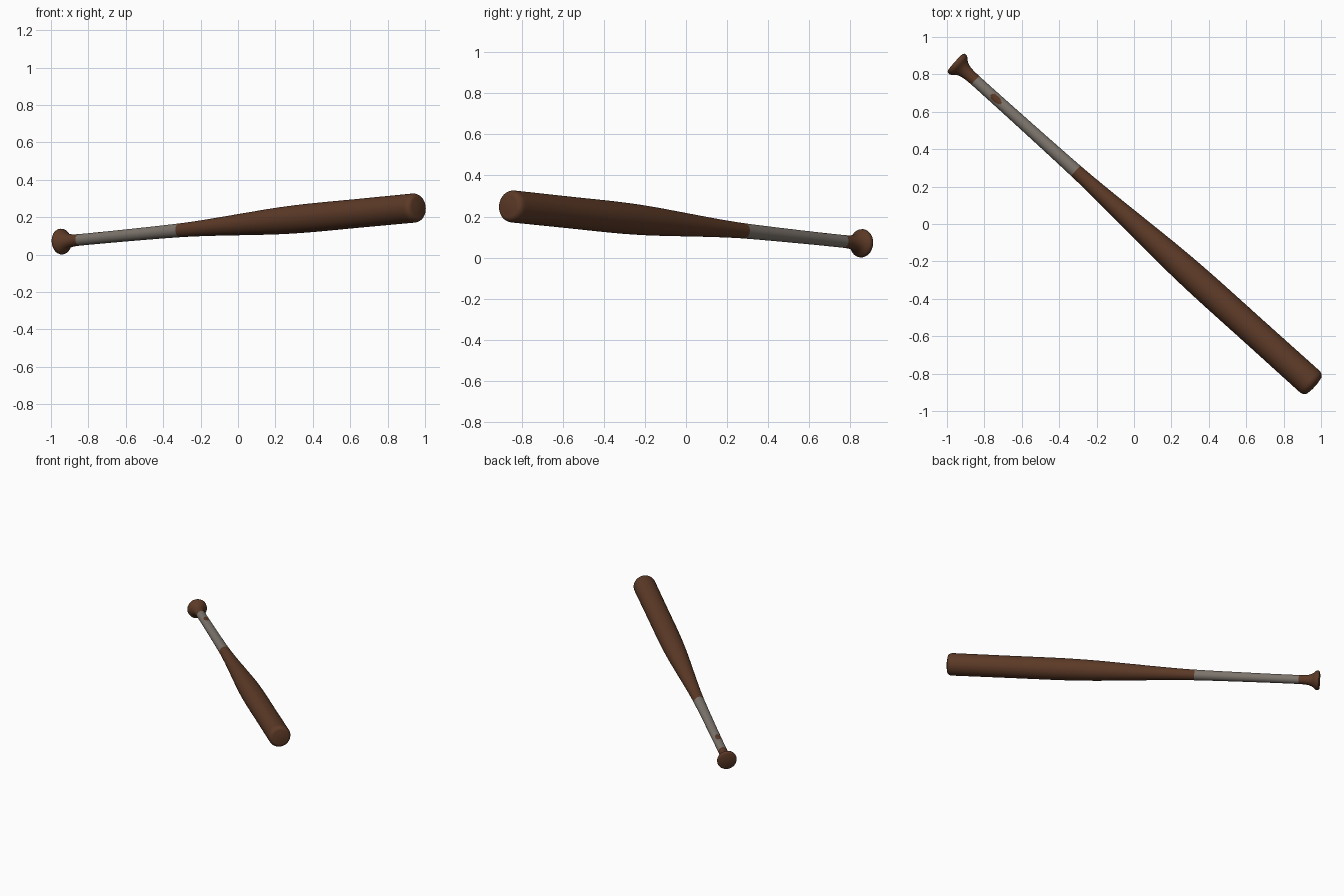
import bpy, bmesh, math
from mathutils import Vector

if "Cube" in bpy.data.objects:
    bpy.data.objects.remove(bpy.data.objects["Cube"])

# Bat axis: knob end to barrel end
A = Vector((-0.955, 0.864, 0.069))
B = Vector((0.968, -0.868, 0.252))
L = (B - A).length
axis = (B - A).normalized()
side = axis.cross(Vector((0, 0, 1))).normalized()
up = side.cross(axis).normalized()
SEG = 64
GRIP0, GRIP1 = 0.144, 0.870


def material(name, col):
    m = bpy.data.materials.new(name)
    m.diffuse_color = (*col, 1)
    m.use_nodes = True
    m.node_tree.nodes["Principled BSDF"].inputs["Base Color"].default_value = m.diffuse_color
    return m


wood = material("brown wood", (0.108, 0.042, 0.020))
tape = material("grey grip tape", (0.205, 0.178, 0.153))


def smooth_radius(s, pts):
    """Cubic curve through (distance, radius) points."""
    def slope(i):
        a, b = pts[max(i - 1, 0)], pts[min(i + 1, len(pts) - 1)]
        return (b[1] - a[1]) / (b[0] - a[0])
    for i in range(len(pts) - 1):
        (s0, r0), (s1, r1) = pts[i], pts[i + 1]
        if s <= s1 + 1e-9:
            h = s1 - s0
            t = (s - s0) / h
            return ((2*t**3 - 3*t*t + 1) * r0 + (t**3 - 2*t*t + t) * h * slope(i)
                    + (3*t*t - 2*t**3) * r1 + (t**3 - t*t) * h * slope(i + 1))
    return pts[-1][1]


# Knob outline, then handle and barrel, then the rounded tip
knob = [(0.0, 0.0), (0.0, 0.060), (0.004, 0.066), (0.012, 0.069), (0.022, 0.068),
        (0.030, 0.063), (0.040, 0.053), (0.055, 0.043), (0.075, 0.036), (0.10, 0.0325)]
shaft = [(0.10, 0.0325), (0.144, 0.031), (0.45, 0.032), (0.87, 0.037), (1.08, 0.045),
         (1.32, 0.058), (1.57, 0.071), (1.79, 0.0765), (2.15, 0.077), (L - 0.04, 0.078)]
profile = list(knob)


def span(a, b, n):
    for i in range(1, n + 1):
        s = a + (b - a) * i / n
        profile.append((s, smooth_radius(s, shaft)))


span(0.10, GRIP0, 4)
span(GRIP0, GRIP1, 100)
span(GRIP1, L - 0.04, 70)
for i in range(1, 8):
    a = math.pi / 2 * i / 7
    profile.append((L - 0.04 + 0.034 * math.sin(a), 0.078 - 0.026 * (1 - math.cos(a))))
profile += [(L - 0.002, 0.028), (L, 0.0)]

# Lathe the profile around the axis
bm = bmesh.new()
rings = []
for s, r in profile:
    c = A + axis * s
    if r == 0:
        rings.append([bm.verts.new(c)] * SEG)
    else:
        rings.append([bm.verts.new(c + r * (math.cos(2*math.pi*k/SEG) * up
                                            + math.sin(2*math.pi*k/SEG) * side))
                      for k in range(SEG)])
for lo, hi in zip(rings, rings[1:]):
    for k in range(SEG):
        j = (k + 1) % SEG
        vs = list(dict.fromkeys([lo[k], lo[j], hi[j], hi[k]]))
        f = bm.faces.new(vs)
        d = f.calc_center_median() - A
        s = d.dot(axis)
        angle = math.atan2(d.dot(side), d.dot(up))
        # Tape on the grip, with a bare oval patch on top
        bare = ((s - 0.295) / 0.036) ** 2 + (angle / 0.62) ** 2 < 1
        f.material_index = 1 if GRIP0 < s < GRIP1 and not bare else 0
bmesh.ops.recalc_face_normals(bm, faces=bm.faces)

mesh = bpy.data.meshes.new("bat")
bm.to_mesh(mesh)
bm.free()
mesh.materials.append(wood)
mesh.materials.append(tape)
bat = bpy.data.objects.new("bat", mesh)
bpy.context.collection.objects.link(bat)
bpy.context.view_layer.objects.active = bat
bat.select_set(True)
bpy.ops.object.shade_smooth_by_angle(angle=math.radians(40))
